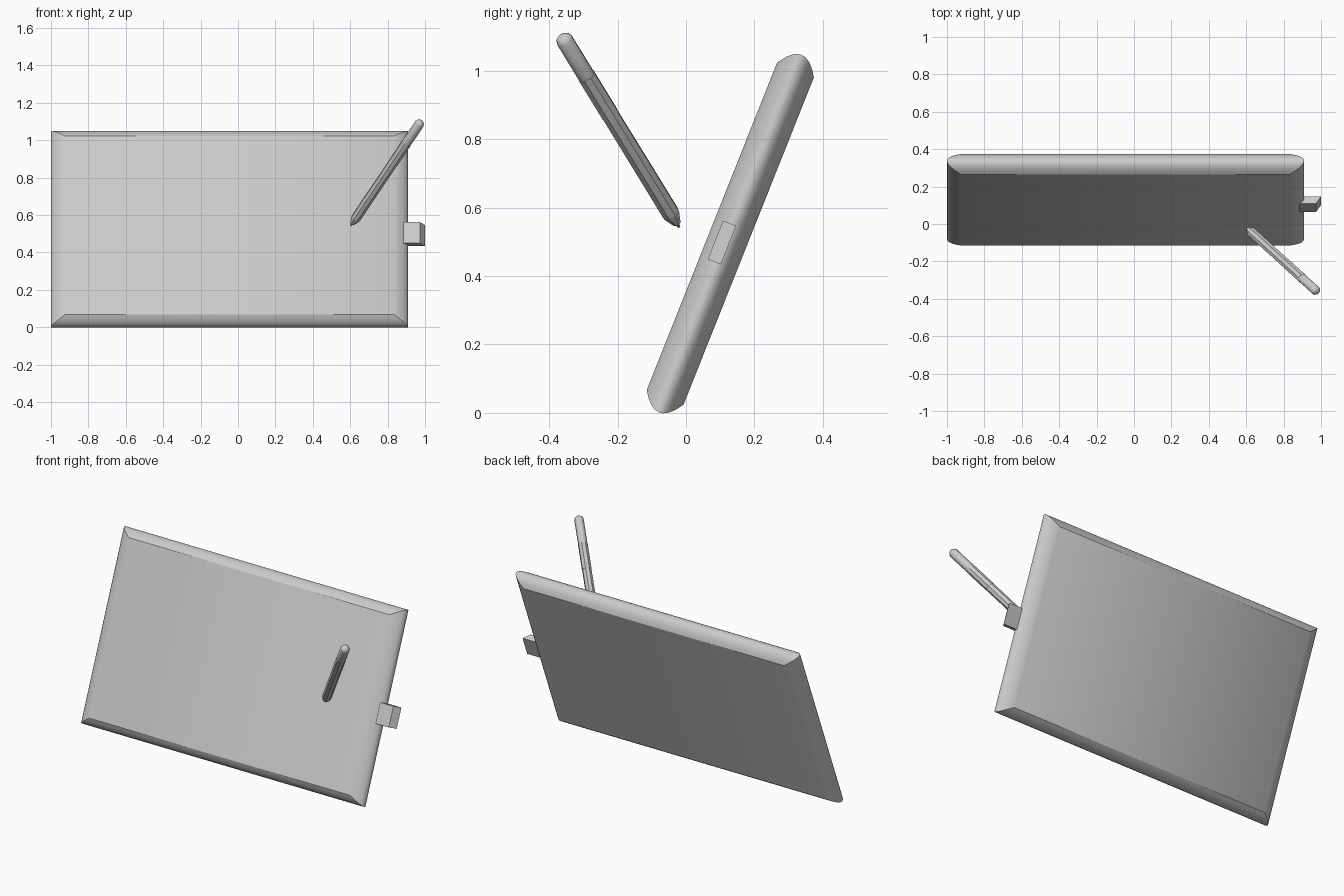
import bpy, bmesh, math
from mathutils import Vector, Matrix

if "Cube" in bpy.data.objects:
    bpy.data.objects.remove(bpy.data.objects["Cube"])

TILT = Matrix.Rotation(-0.379, 4, 'X')   # slate leans backwards


def make(name, verts, faces, matrix, angle):
    me = bpy.data.meshes.new(name)
    me.from_pydata(verts, [], faces)
    bm = bmesh.new()
    bm.from_mesh(me)
    bmesh.ops.transform(bm, matrix=matrix, verts=bm.verts)
    bmesh.ops.recalc_face_normals(bm, faces=bm.faces)
    bm.to_mesh(me)
    bm.free()
    ob = bpy.data.objects.new(name, me)
    bpy.context.collection.objects.link(ob)
    bpy.ops.object.select_all(action='DESELECT')
    bpy.context.view_layer.objects.active = ob
    ob.select_set(True)
    bpy.ops.object.shade_smooth_by_angle(angle=math.radians(angle))
    return ob


def loft(name, rings, matrix, angle):
    """Skin equal-sized rings of points and cap both ends."""
    n = len(rings[0])
    verts = [p for r in rings for p in r]
    faces = [(k*n + i, k*n + (i+1) % n, (k+1)*n + (i+1) % n, (k+1)*n + i)
             for k in range(len(rings)-1) for i in range(n)]
    faces += [tuple(range(n)), tuple(range(len(verts)-n, len(verts)))]
    return make(name, verts, faces, matrix, angle)


# slate body: rectangle stack whose edges bulge outward, with mitred corners
rings = []
for i in range(11):
    t = i/5 - 1
    hx, hz = 0.955 - 0.075*t*t, 0.5625 - 0.048*t*t
    y = -0.0735 + 0.058*t
    rings.append([(-0.045 + sx*hx, y, 0.5345 + sz*hz)
                  for sx, sz in ((-1, -1), (1, -1), (1, 1), (-1, 1))])
loft("tablet_body", rings, TILT, 33)

# pen holder tab: slanted block on the right edge
section = [(0.87, -0.107), (0.973, -0.107), (1.0, -0.066), (0.89, -0.066)]
loft("pen_holder_tab", [[(x, y, z) for x, y in section] for z in (0.441, 0.562)],
     TILT, 30)

# pen: eight-sided barrel sections along a slanted axis
tip, end = Vector((0.603, -0.02, 0.543)), Vector((0.98, -0.363, 1.102))
axis = end - tip
L = axis.length
PEN = Matrix.Translation(tip) @ axis.to_track_quat('Z', 'Y').to_matrix().to_4x4()


def pen_part(name, profile, angle=40):
    loft(name, [[(r*math.cos(a), r*math.sin(a), z) for a in
                 [(k + 0.5)*math.pi/4 for k in range(8)]] for z, r in profile],
         PEN, angle)


pen_part("pen_nib", [(0, 0.004), (0.022, 0.007)])
pen_part("pen_lower_barrel", [(0.014, 0.012), (0.05, 0.026), (0.06, 0.027), (0.59*L, 0.0265)])
pen_part("pen_button_band", [(0.59*L, 0.0275), (0.79*L, 0.0275)])
pen_part("pen_cap", [(0.79*L, 0.0265), (L-0.02, 0.0265), (L-0.008, 0.022), (L, 0.012)], 50)
